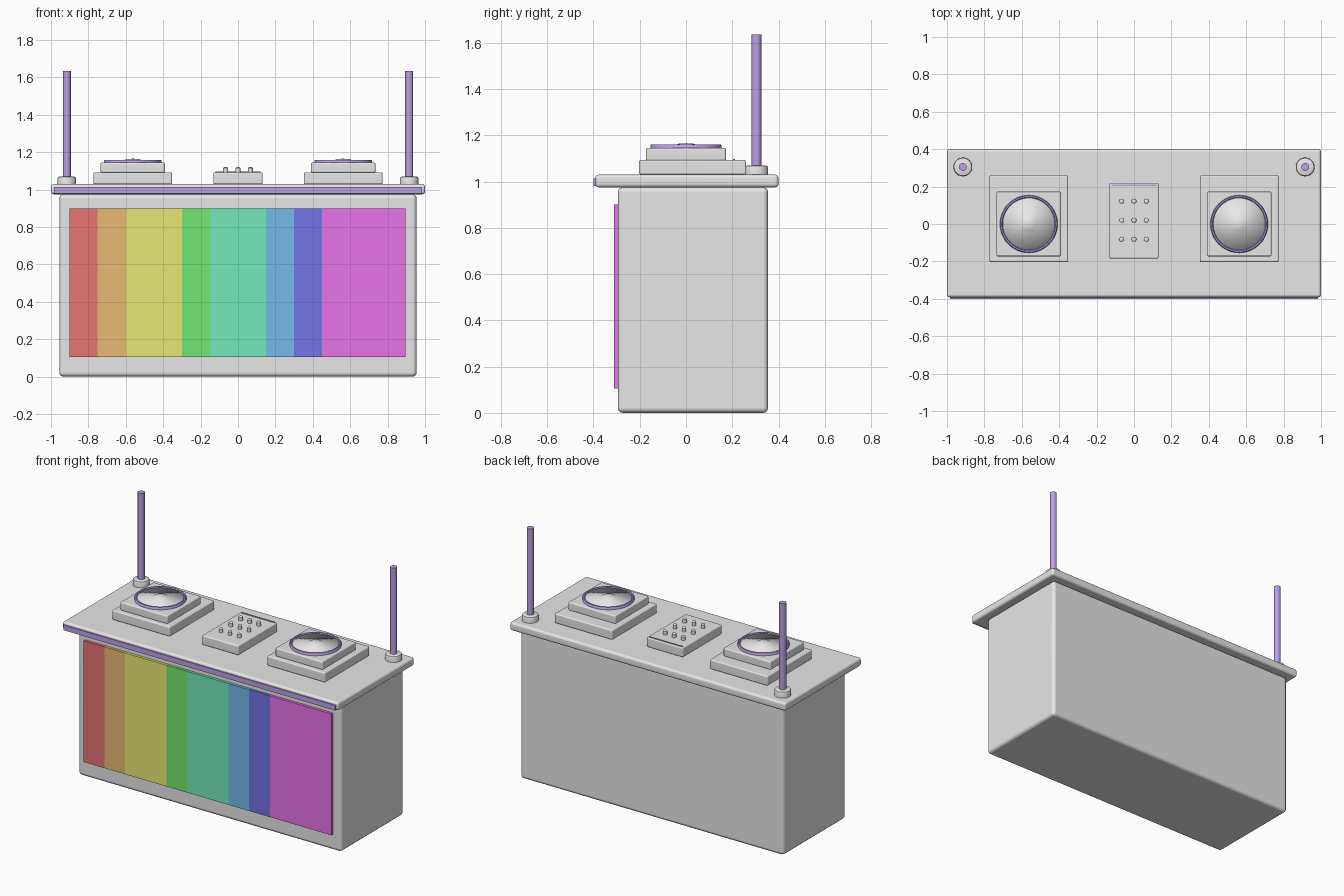
import bpy, bmesh, math
from mathutils import Vector, Matrix

cube = bpy.data.objects.get("Cube")
if cube:
    bpy.data.objects.remove(cube, do_unlink=True)


def material(name, rgb):
    m = bpy.data.materials.new(name)
    m.use_nodes = True
    m.diffuse_color = (*rgb, 1)
    m.node_tree.nodes["Principled BSDF"].inputs["Base Color"].default_value = (*rgb, 1)
    return m


HI, MID, LO = 0.93, 0.58, 0.2
GREY = material("grey", (0.8, 0.8, 0.8))
PURPLE = material("lavender", (0.52, 0.36, 0.82))
STRIPES = [material(n, c) for n, c in (
    ("red", (HI, LO, LO)), ("orange", (HI, MID, LO)),
    ("yellow", (HI, HI, LO)), ("green", (LO, HI, LO)),
    ("teal", (LO, HI, MID)), ("sky_blue", (LO, MID, HI)),
    ("indigo", (LO, LO, HI)), ("magenta", (HI, LO, HI)))]


def finish(name, bm, mats, angle=None):
    bmesh.ops.recalc_face_normals(bm, faces=bm.faces)
    mesh = bpy.data.meshes.new(name)
    bm.to_mesh(mesh)
    bm.free()
    for m in mats:
        mesh.materials.append(m)
    ob = bpy.data.objects.new(name, mesh)
    bpy.context.scene.collection.objects.link(ob)
    if angle:
        bpy.ops.object.select_all(action="DESELECT")
        ob.select_set(True)
        bpy.context.view_layer.objects.active = ob
        bpy.ops.object.shade_smooth_by_angle(angle=math.radians(angle))
    return ob


def box_mesh(x, y, z):
    """Box from (min, max) pairs."""
    bm = bmesh.new()
    bmesh.ops.create_cube(bm, size=1)
    for v in bm.verts:
        v.co = [r[0] if c < 0 else r[1] for c, r in zip(v.co, (x, y, z))]
    return bm


def box(name, x, y, z, mat, bevel=0):
    bm = box_mesh(x, y, z)
    if bevel:
        bmesh.ops.bevel(bm, geom=list(bm.edges), offset=bevel, segments=3,
                        profile=0.5, affect="EDGES")
    ob = finish(name, bm, [mat], 40 if bevel else None)
    if bevel:
        ob.modifiers.new("flat_sides", "WEIGHTED_NORMAL").keep_sharp = True
    return ob


def lathe(name, profile, at, mat, steps=40, closed=False, angle=40):
    """Spin (radius, height) points about a vertical axis through at."""
    bm = bmesh.new()
    vs = [bm.verts.new((r, 0, h)) for r, h in profile]
    pairs = list(zip(vs, vs[1:])) + ([(vs[-1], vs[0])] if closed else [])
    edges = [bm.edges.new(p) for p in pairs]
    bmesh.ops.spin(bm, geom=vs + edges, cent=(0, 0, 0), axis=(0, 0, 1),
                   angle=math.tau, steps=steps, use_duplicate=False)
    bmesh.ops.remove_doubles(bm, verts=bm.verts, dist=0.0001)
    bmesh.ops.transform(bm, matrix=Matrix.Translation(Vector(at)), verts=bm.verts)
    return finish(name, bm, [mat], angle)


# Cabinet, lid and lid trim
box("cabinet", (-0.955, 0.955), (-0.295, 0.355), (0, 0.975), GREY, 0.022)
box("lid", (-1, 1), (-0.392, 0.4), (0.975, 1.03), GREY, 0.015)
box("lid_trim", (-0.985, 0.985), (-0.4, -0.385), (0.98, 1.013), PURPLE)

# Striped front panel, cut at the colour boundaries
cuts = (-0.75, -0.6, -0.3, -0.15, 0.15, 0.3, 0.45)
bm = box_mesh((-0.9, 0.895), (-0.312, -0.29), (0.105, 0.9))
for c in cuts:
    bmesh.ops.bisect_plane(bm, geom=bm.verts[:] + bm.edges[:] + bm.faces[:],
                           plane_co=(c, 0, 0), plane_no=(1, 0, 0))
for f in bm.faces:
    f.material_index = sum(f.calc_center_median().x > c for c in cuts)
finish("striped_panel", bm, STRIPES)

# Keypad with a trim line and three rows of buttons
box("keypad", (-0.132, 0.132), (-0.185, 0.22), (1.03, 1.093), GREY, 0.008)
box("keypad_trim", (-0.12, 0.12), (0.204, 0.212), (1.09, 1.097), PURPLE)
for row in range(3):
    for col in range(3):
        lathe(f"button_{row}_{col}", [(0, 1.09), (0.013, 1.09), (0.013, 1.116),
                                      (0.008, 1.12), (0, 1.12)],
              ((col - 1) * 0.066, 0.02 + (row - 1) * 0.102, 0), GREY, 16)

for side, s in (("left", 1), ("right", -1)):
    # Speaker: two stacked plinths, ring and shallow dome
    x = s * 0.5625
    box(side + "_speaker_base", (x - 0.21, x + 0.21), (-0.203, 0.26),
        (1.03, 1.093), GREY, 0.008)
    box(side + "_speaker_plinth", (x - 0.172, x + 0.172), (-0.173, 0.173),
        (1.09, 1.145), GREY, 0.008)
    lathe(side + "_speaker_ring", [(0.154, 1.143), (0.154, 1.155), (0.15, 1.16),
                                   (0.143, 1.16), (0.139, 1.155), (0.139, 1.143)],
          (x, 0, 0), PURPLE, 48, closed=True)
    lathe(side + "_speaker_dome", [(0.14, 1.143), (0.14, 1.154), (0.042, 1.159),
                                   (0.038, 1.163), (0, 1.166)],
          (x, 0, 0), GREY, 48, angle=100)

    # Antenna: collar and rod at the rear corner
    at = (s * 0.915, 0.305, 0)
    lathe(side + "_antenna_collar", [(0, 1.025), (0.05, 1.025), (0.05, 1.06),
                                     (0.047, 1.067), (0.04, 1.07), (0, 1.07)],
          at, GREY, 32)
    lathe(side + "_antenna_rod", [(0, 1.06), (0.021, 1.06), (0.021, 1.635),
                                  (0, 1.635)], at, PURPLE, 24)
